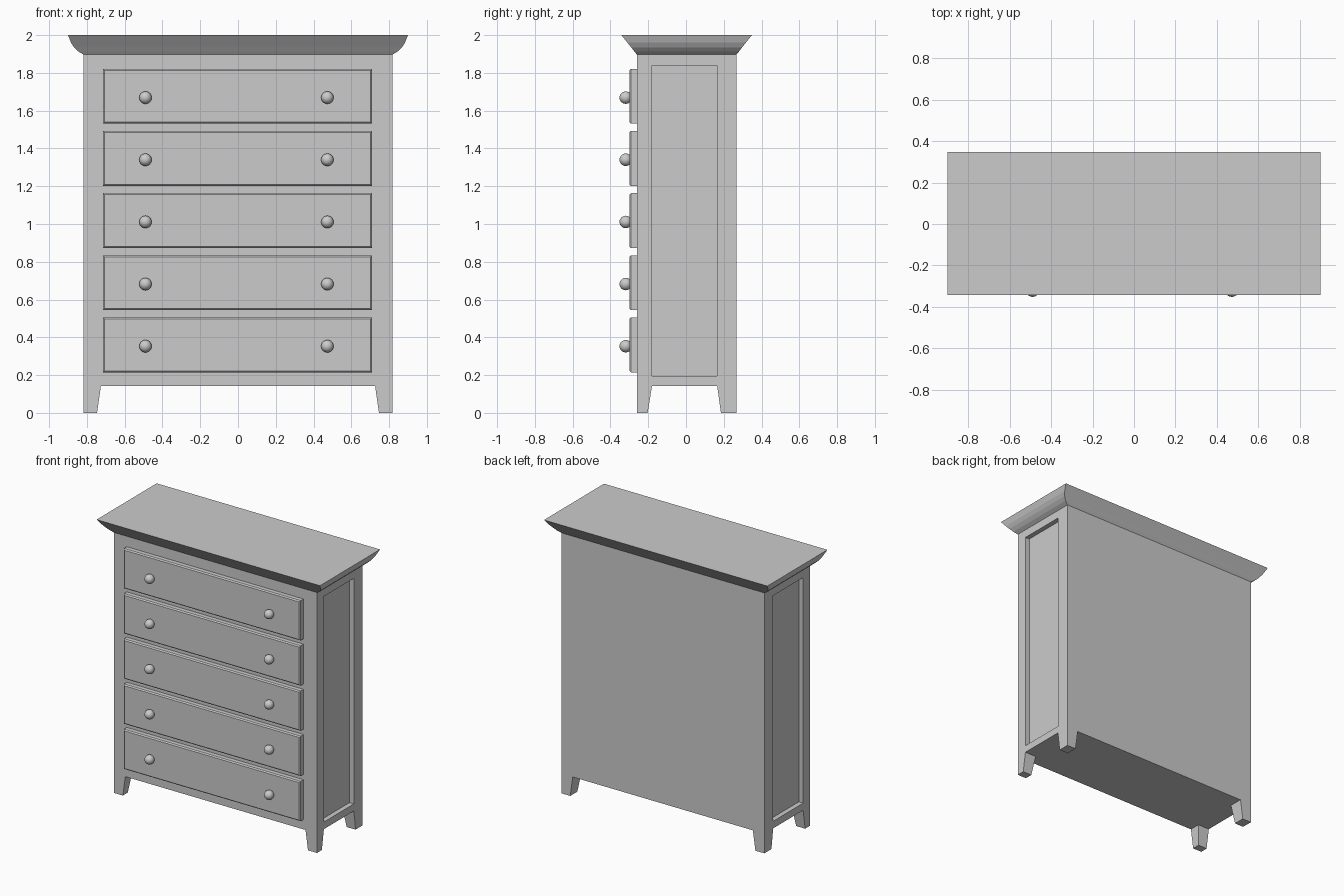
import bpy, bmesh
from mathutils import Vector

if "Cube" in bpy.data.objects:
    bpy.data.objects.remove(bpy.data.objects["Cube"])

X, Y0, Y1 = 0.818, -0.26, 0.267      # cabinet footprint
Z0, Z1 = 0.143, 1.897                # cabinet bottom and top


def finish(name, bm):
    bmesh.ops.recalc_face_normals(bm, faces=bm.faces[:])
    me = bpy.data.meshes.new(name)
    bm.to_mesh(me)
    bm.free()
    ob = bpy.data.objects.new(name, me)
    bpy.context.collection.objects.link(ob)
    return ob


def loft(rings):
    """Closed stack of rectangles, each (x0, x1, y0, y1, z)."""
    bm = bmesh.new()
    loops = [[bm.verts.new(p) for p in ((a, c, z), (b, c, z), (b, d, z), (a, d, z))]
             for a, b, c, d, z in rings]
    bm.faces.new(loops[0][::-1])
    bm.faces.new(loops[-1])
    for lo, hi in zip(loops, loops[1:]):
        for i in range(4):
            j = (i + 1) % 4
            bm.faces.new((lo[i], lo[j], hi[j], hi[i]))
    bm.normal_update()
    return bm


# Cabinet with a recessed panel on each side
bm = loft([(-X, X, Y0, Y1, Z0), (-X, X, Y0, Y1, Z1)])
for side in [f for f in bm.faces if abs(f.normal.x) > 0.9]:
    s = 1 if side.calc_center_median().x > 0 else -1
    bmesh.ops.inset_individual(bm, faces=[side], thickness=0.05)
    for v in side.verts:
        v.co.y = -0.18 if v.co.y < 0 else 0.165
        v.co.z = 0.195 if v.co.z < 1 else 1.838
    panel = bmesh.ops.extrude_discrete_faces(bm, faces=[side])["faces"][0]
    bmesh.ops.translate(bm, verts=panel.verts[:], vec=Vector((-s * 0.035, 0, 0)))
finish("cabinet_body", bm)

# Tapered legs, flush with the outer corners
for s in (-1, 1):
    for end, y, low, top in (("front", Y0, -0.203, -0.18), ("back", Y1, 0.185, 0.165)):
        rings = []
        for xi, yi, z in ((0.746, low, 0), (0.726, top, Z0)):
            rings.append((*sorted((s * X, s * xi)), *sorted((y, yi)), z))
        finish(end + ("_right_leg" if s > 0 else "_left_leg"), loft(rings))

# Flared crown moulding: (x overhang, y overhang, z)
profile = [(0, 0, Z1), (0.028, 0.014, 1.914), (0.05, 0.03, 1.935),
           (0.066, 0.05, 1.96), (0.082, 0.082, 2.0)]
finish("crown_top", loft([(-X - ox, X + ox, Y0 - oy, Y1 + oy, z) for ox, oy, z in profile]))

# Drawers, each with two round knobs
for i in range(5):
    z = 0.215 + 0.329 * i
    bm = loft([(-0.714, 0.71, -0.30, Y0, z), (-0.714, 0.71, -0.30, Y0, z + 0.29)])
    front = min(bm.faces, key=lambda f: f.calc_center_median().y)
    bmesh.ops.bevel(bm, geom=front.edges[:], offset=0.008, segments=1, affect='EDGES')
    finish(f"drawer_{i + 1}", bm)
    for side, x in (("left", -0.49), ("right", 0.473)):
        bpy.ops.mesh.primitive_uv_sphere_add(segments=24, ring_count=12, radius=0.033,
                                             location=(x, -0.319, z + 0.138))
        bpy.context.object.name = f"knob_{side}_{i + 1}"
        bpy.ops.object.shade_smooth()
